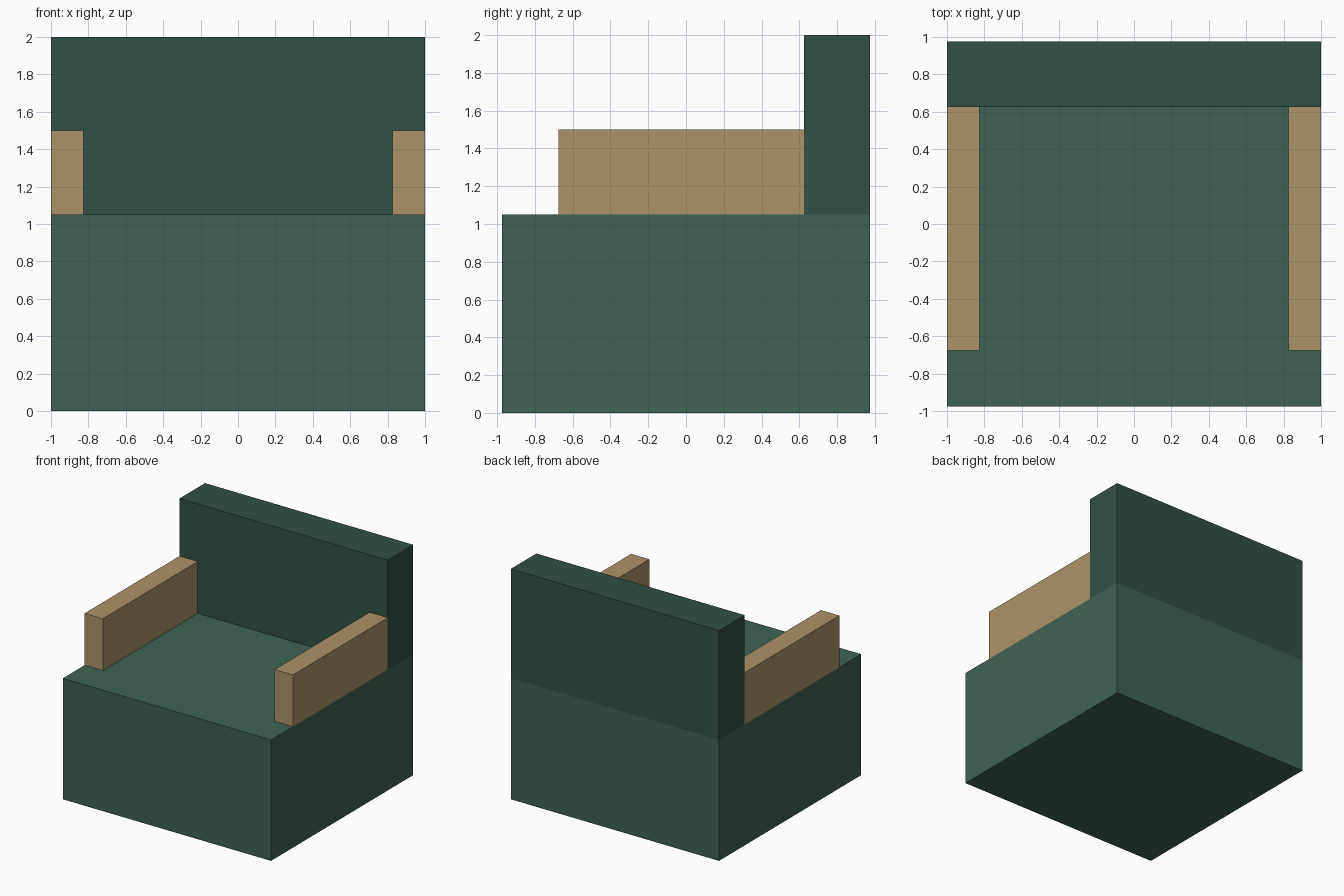
import bpy
import bmesh
from mathutils import Vector

if "Cube" in bpy.data.objects:
    bpy.data.objects.remove(bpy.data.objects["Cube"])


def material(name, rgb):
    mat = bpy.data.materials.new(name)
    mat.diffuse_color = (*rgb, 1.0)
    mat.use_nodes = True
    mat.node_tree.nodes["Principled BSDF"].inputs["Base Color"].default_value = mat.diffuse_color
    return mat


def box(name, low, high, mat):
    """Flat-faced box spanning two opposite corners."""
    low, high = Vector(low), Vector(high)
    bm = bmesh.new()
    bmesh.ops.create_cube(bm, size=1.0)
    bmesh.ops.scale(bm, vec=high - low, verts=bm.verts)
    mesh = bpy.data.meshes.new(name)
    bm.to_mesh(mesh)
    bm.free()
    mesh.materials.append(mat)
    obj = bpy.data.objects.new(name, mesh)
    obj.location = (low + high) / 2
    bpy.context.collection.objects.link(obj)
    return obj


green = material("green_fabric", (0.051, 0.124, 0.091))
dark_green = material("dark_green_fabric", (0.032, 0.080, 0.061))
wood = material("tan_wood", (0.413, 0.288, 0.147))

# Solid seat block
box("seat", (-1, -0.975, 0), (1, 0.975, 1.05), green)

# Upright backrest, flush with the rear of the seat
box("backrest", (-1, 0.625, 1.05), (1, 0.975, 2), dark_green)

# Armrests along both sides, meeting the backrest
for side, x in (("left", -1), ("right", 0.825)):
    box(f"{side}_armrest", (x, -0.675, 1.05), (x + 0.175, 0.625, 1.5), wood)
